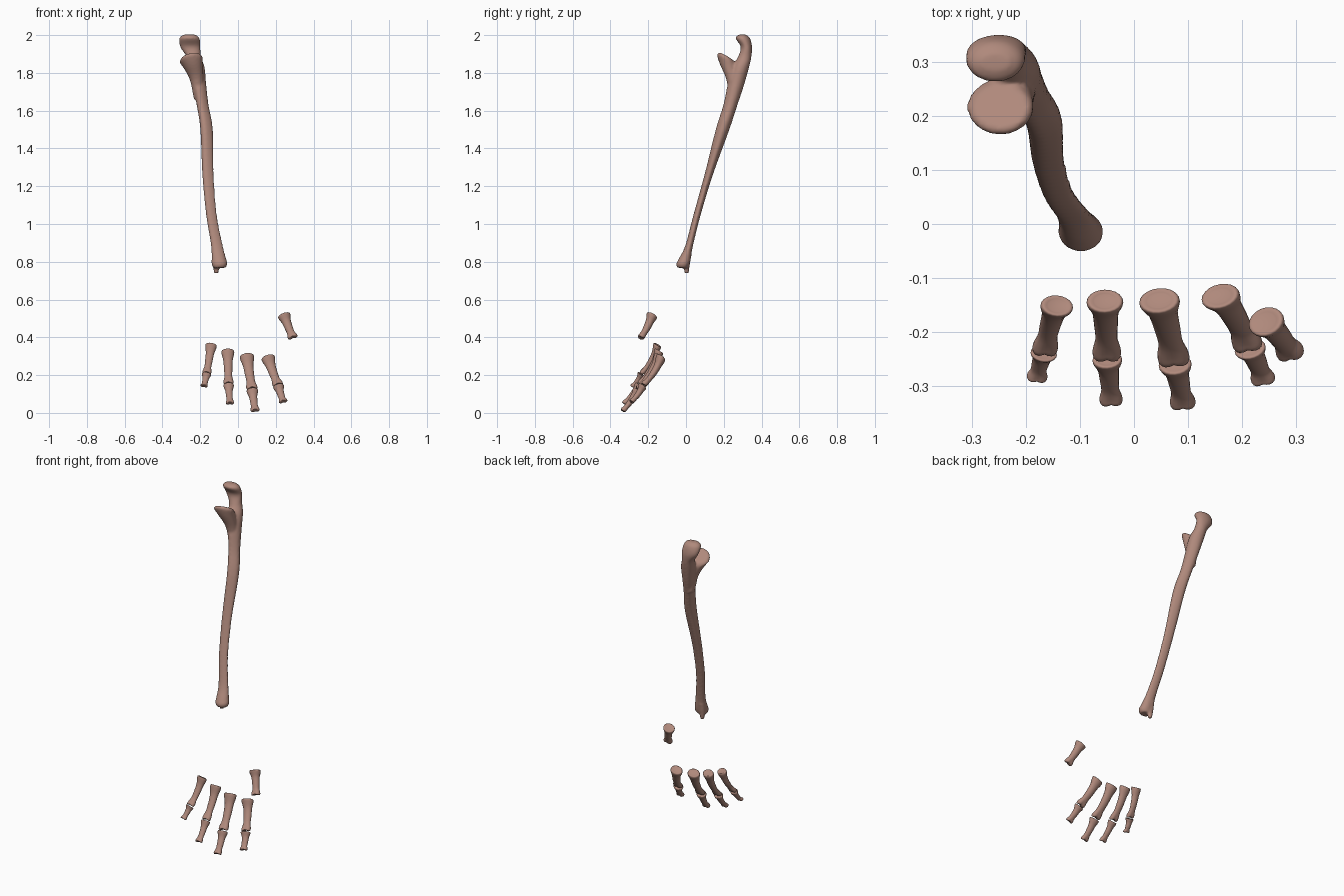
import bpy, bmesh, math
from mathutils import Vector

if "Cube" in bpy.data.objects:
    bpy.data.objects.remove(bpy.data.objects["Cube"])

bone_mat = bpy.data.materials.new("bone")
bone_mat.diffuse_color = (0.43, 0.25, 0.20, 1)
bone_mat.use_nodes = True
bone_mat.node_tree.nodes["Principled BSDF"].inputs["Base Color"].default_value = bone_mat.diffuse_color


def refine(keys, steps):
    """Catmull-Rom interpolation through tuples of numbers."""
    out = []
    for i in range(len(keys) - 1):
        a, b = keys[max(i - 1, 0)], keys[i]
        c, d = keys[i + 1], keys[min(i + 2, len(keys) - 1)]
        for s in range(steps):
            t = s / steps
            out.append(tuple(
                0.5 * (2 * q + (r - p) * t + (2 * p - 5 * q + 4 * r - u) * t * t
                       + (3 * q - p - 3 * r + u) * t ** 3)
                for p, q, r, u in zip(a, b, c, d)))
    return out + [keys[-1]]


def loft(bm, rings):
    """Skin closed rings of points and close both ends."""
    loops = [[bm.verts.new(p) for p in ring] for ring in rings]
    n = len(loops[0])
    for a, b in zip(loops, loops[1:]):
        for i in range(n):
            bm.faces.new((a[i], a[(i + 1) % n], b[(i + 1) % n], b[i]))
    for end in (loops[0], loops[-1]):
        c = bm.verts.new(sum((v.co for v in end), Vector()) / n)
        for i in range(n):
            bm.faces.new((end[i], end[(i + 1) % n], c))


def finish(bm, name):
    bmesh.ops.recalc_face_normals(bm, faces=bm.faces)
    me = bpy.data.meshes.new(name)
    bm.to_mesh(me)
    bm.free()
    for p in me.polygons:
        p.use_smooth = True
    ob = bpy.data.objects.new(name, me)
    me.materials.append(bone_mat)
    bpy.context.collection.objects.link(ob)
    return ob


# ---- forearm bone: shaft with hooked upper end ----
def box_ring(z, x0, x1, y0, y1, tri, n=24):
    pts = []
    for i in range(n):
        a = 2 * math.pi * i / n
        k = 1 + tri * math.cos(3 * a)
        pts.append(Vector(((x0 + x1) / 2 + (x1 - x0) / 2 * k * math.cos(a),
                           (y0 + y1) / 2 + (y1 - y0) / 2 * k * math.sin(a), z)))
    return pts


def tilt_ring(x, y, z, rx, ry, slope_x, slope_y, n=24):
    pts = []
    for i in range(n):
        a = 2 * math.pi * i / n
        dx, dy = rx * math.cos(a), ry * math.sin(a)
        pts.append(Vector((x + dx, y + dy, z + slope_x * dx + slope_y * dy)))
    return pts


shaft = [  # z, x0, x1, y0, y1, triangularity
    (2.003, -0.285, -0.228, 0.283, 0.315, 0),
    (1.985, -0.310, -0.204, 0.262, 0.338, 0),
    (1.937, -0.306, -0.199, 0.290, 0.350, 0),
    (1.885, -0.272, -0.196, 0.275, 0.346, 0),
    (1.830, -0.262, -0.178, 0.245, 0.334, 0.03),
    (1.735, -0.242, -0.170, 0.220, 0.307, 0.06),
    (1.630, -0.221, -0.158, 0.198, 0.272, 0.08),
    (1.500, -0.202, -0.136, 0.158, 0.229, 0.09),
    (1.260, -0.191, -0.131, 0.098, 0.142, 0.09),
    (1.050, -0.171, -0.114, 0.040, 0.078, 0.08),
    (0.890, -0.145, -0.083, -0.002, 0.038, 0.06),
    (0.820, -0.140, -0.064, -0.036, 0.026, 0),
    (0.790, -0.140, -0.056, -0.051, 0.020, 0),
    (0.768, -0.132, -0.066, -0.046, 0.012, 0)]
coronoid = [  # x, y, z, rx, ry, slope in x, slope in y
    (-0.208, 0.255, 1.66, 0.026, 0.028, 0, 0),
    (-0.218, 0.248, 1.76, 0.036, 0.034, 0, -0.1),
    (-0.238, 0.226, 1.835, 0.052, 0.048, 0.1, -0.3),
    (-0.248, 0.216, 1.868, 0.062, 0.051, 0.15, -0.55),
    (-0.246, 0.219, 1.882, 0.050, 0.042, 0.15, -0.6)]
styloid = [(0.84, -0.136, -0.100, -0.010, 0.030, 0),
           (0.78, -0.134, -0.098, -0.012, 0.020, 0),
           (0.738, -0.126, -0.104, -0.007, 0.014, 0)]
bm = bmesh.new()
loft(bm, [box_ring(*k) for k in refine(shaft, 5)])
loft(bm, [tilt_ring(*k) for k in refine(coronoid, 4)])
loft(bm, [box_ring(*k) for k in refine(styloid, 3)])
ulna = finish(bm, "forearm_bone")
rm = ulna.modifiers.new("fuse", 'REMESH')
rm.mode, rm.voxel_size, rm.use_smooth_shade = 'VOXEL', 0.007, True
sm = ulna.modifiers.new("soften", 'SMOOTH')
sm.factor, sm.iterations = 0.5, 4


# ---- finger bones ----
PROFILE = [  # t along bone, width, thickness, groove, cap dip (all relative)
    (0.012, 0.55, 0.55, 0, 0), (0.00, 0.88, 0.88, 0, 0), (0.04, 1.00, 1.00, 0, 0),
    (0.13, 0.92, 0.90, 0, 0), (0.28, 0.72, 0.72, 0, 0), (0.55, 0.64, 0.64, 0, 0),
    (0.75, 0.60, 0.58, 0.05, 0), (0.88, 0.74, 0.70, 0.22, 0),
    (0.95, 0.78, 0.78, 0.30, 0.02), (0.99, 0.66, 0.62, 0.30, 0.035),
    (0.985, 0.35, 0.30, 0.2, 0.03)]


def finger_bone(name, p0, p1, half_w, half_t, bulge=0.012, n=20):
    p0, p1 = Vector(p0), Vector(p1)
    axis = p1 - p0
    d = axis.normalized()
    w = Vector((1, 0, 0))
    w = (w - d * w.dot(d)).normalized()
    back = w.cross(d)
    if back.y < 0:
        back = -back
    rings = []
    for t, sw, st, groove, dip in refine(PROFILE, 3):
        c = p0 + axis * t + back * bulge * 4 * t * (1 - t)
        ring = []
        for i in range(n):
            a = 2 * math.pi * i / n
            u, v = math.cos(a), math.sin(a)
            cut = 1 - groove * (1 - abs(u)) ** 1.5
            ring.append(c + w * u * half_w * sw + back * v * half_t * st * cut
                        + axis * dip * (abs(u) - 0.5))
        rings.append(ring)
    bm = bmesh.new()
    loft(bm, rings)
    return finish(bm, name)


fingers = {  # base, joint, tip, size
    "little": ((-0.142, -0.151, 0.361), (-0.166, -0.237, 0.208), (-0.180, -0.286, 0.141), 0.82),
    "ring":   ((-0.054, -0.142, 0.329), (-0.050, -0.247, 0.152), (-0.042, -0.330, 0.050), 0.92),
    "middle": ((0.046, -0.141, 0.303), (0.075, -0.256, 0.125), (0.091, -0.335, 0.011), 1.02),
    "index":  ((0.158, -0.133, 0.295), (0.213, -0.228, 0.145), (0.240, -0.290, 0.059), 0.98)}
for name, (base, joint, tip, s) in fingers.items():
    a, b, c = map(Vector, (base, joint, tip))
    finger_bone(name + "_lower_bone", a, b - (b - a) * 0.015, 0.037 * s, 0.028 * s)
    finger_bone(name + "_middle_bone", b + (c - b) * 0.03, c, 0.030 * s, 0.024 * s, 0.006)

# ---- thumb bone ----
finger_bone("thumb_bone", (0.243, -0.180, 0.518), (0.291, -0.240, 0.398), 0.034, 0.030, 0.006)
